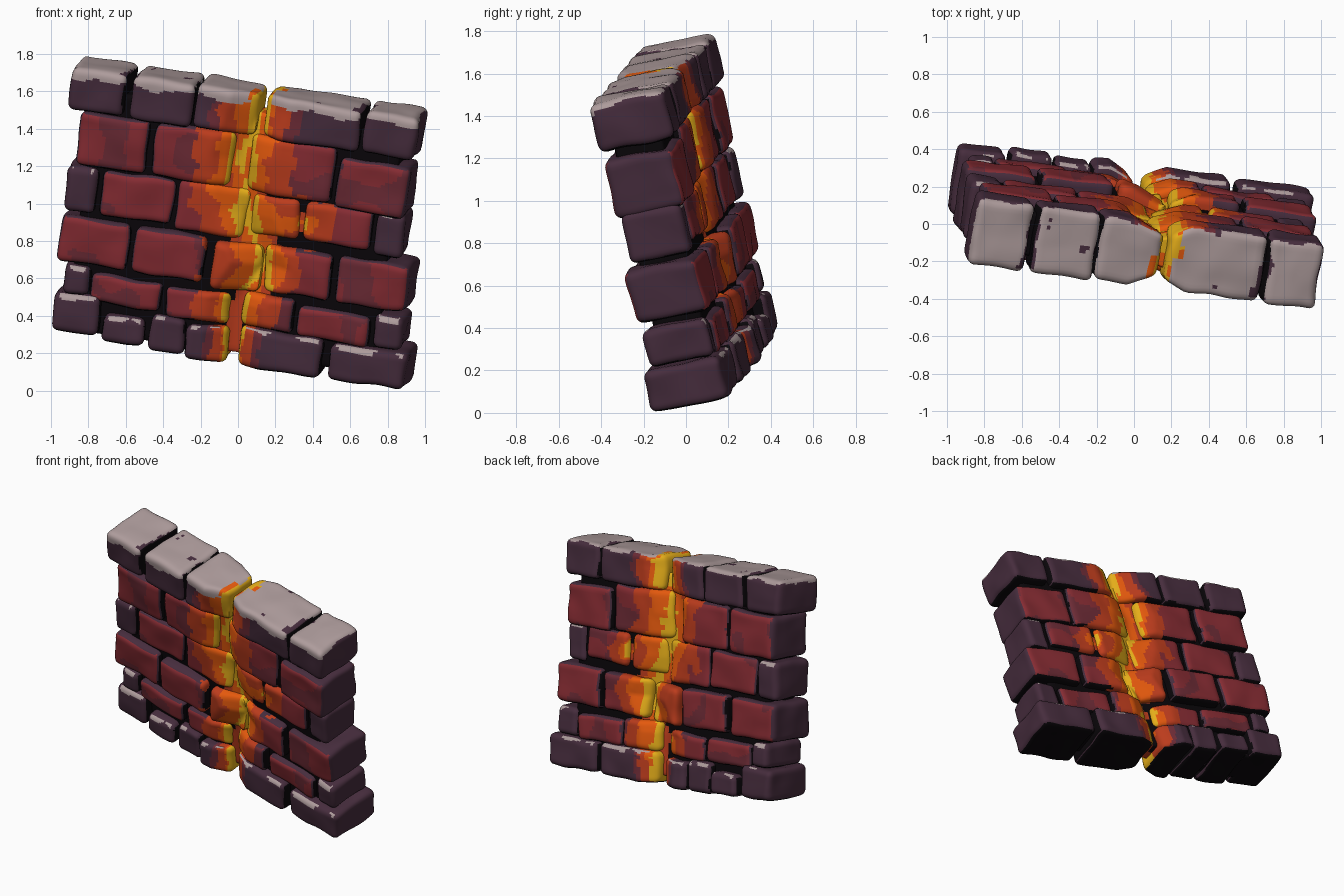
import bpy, bmesh, math, random
from mathutils import Vector, Matrix, noise

random.seed(4)
cube = bpy.data.objects.get("Cube")
if cube:
    bpy.data.objects.remove(cube, do_unlink=True)

# Flat colours
PALETTE = {
    "ash_grey": (0.42, 0.33, 0.33),
    "dark_purple": (0.062, 0.026, 0.047),
    "brick_red": (0.24, 0.025, 0.033),
    "dull_red": (0.15, 0.024, 0.036),
    "ember_red": (0.50, 0.045, 0.012),
    "lava_orange": (0.78, 0.10, 0.004),
    "lava_yellow": (0.78, 0.42, 0.01),
    "mortar_black": (0.003, 0.002, 0.003),
}
MATERIALS = []
for name, rgb in PALETTE.items():
    mat = bpy.data.materials.new(name)
    mat.use_nodes = True
    mat.diffuse_color = (*rgb, 1)
    bsdf = mat.node_tree.nodes["Principled BSDF"]
    bsdf.inputs["Base Color"].default_value = (*rgb, 1)
    bsdf.inputs["Roughness"].default_value = 0.9
    MATERIALS.append(mat)
ASH, PURPLE, RED, DULL, EMBER, ORANGE, YELLOW, BLACK = range(8)

# Leaning wall frame: along the courses, through the wall, up the wall
along = Vector((1, -0.135, -0.15)).normalized()
up = Vector((0.12, -0.22, 1)).normalized()
through = up.cross(along).normalized()
FRAME = Matrix((along, through, up)).transposed().to_4x4()
FRAME.translation = (0, -0.005, 0.89)

# Glowing crack path: (height, position along wall)
CRACK = [(-0.75, 0.07), (-0.4, 0.06), (-0.17, 0.17), (0.09, 0.05),
         (0.38, -0.01), (0.68, 0.06), (0.9, 0.07)]


def crack_at(h):
    for (h0, a0), (h1, a1) in zip(CRACK, CRACK[1:]):
        if h <= h1:
            return a0 + (a1 - a0) * max(0, (h - h0) / (h1 - h0))
    return CRACK[-1][1]


def heat_distance(p):
    shift = 0.04 if p.y > 0 else 0
    d = abs(p.x - crack_at(p.z) - shift)
    spot = math.hypot(p.x - 0.36, p.z - 0.09)
    return min(d, 0.06 + 1.3 * spot)


def rounded_box(lo, hi, radius, cuts, rough):
    """Grid box with rounded edges, a little tilt and worn surfaces."""
    bm = bmesh.new()
    bmesh.ops.create_cube(bm, size=2)
    bmesh.ops.subdivide_edges(bm, edges=bm.edges[:], cuts=cuts, use_grid_fill=True)
    centre, half = (lo + hi) / 2, (hi - lo) / 2
    seed = Vector([random.uniform(-9, 9) for _ in range(3)])
    tilt = Matrix.Rotation(random.uniform(-1, 1) * rough, 3, 'Y')
    tilt = tilt @ Matrix.Rotation(random.uniform(-1, 1) * rough, 3, 'Z')
    for v in bm.verts:
        p = Vector([c * s for c, s in zip(v.co, half)])
        q = Vector([max(-s + radius, min(s - radius, c)) for c, s in zip(p, half)])
        if (p - q).length > 0:
            p = q + (p - q).normalized() * radius
        p = tilt @ p + centre
        p += noise.noise_vector(p * 6 + seed) * rough * 0.6
        # Bricks are melted away beside the crack
        melt = max(0, 1 - abs(p.x - crack_at(p.z)) / 0.16)
        p.y *= 1 - 0.4 * melt
        v.co = p
    return bm


def finish(bm, name, pick):
    bmesh.ops.recalc_face_normals(bm, faces=bm.faces[:])
    bm.normal_update()
    for f in bm.faces:
        f.material_index = pick(f.calc_center_median(), f.normal)
    mesh = bpy.data.meshes.new(name)
    bm.to_mesh(mesh)
    bm.free()
    for mat in MATERIALS:
        mesh.materials.append(mat)
    obj = bpy.data.objects.new(name, mesh)
    bpy.context.collection.objects.link(obj)
    obj.matrix_world = FRAME
    obj.select_set(True)
    bpy.context.view_layer.objects.active = obj


# Spread of the heat in each course, larger is cooler
COOLING = [2.0, 1.0, 0.9, 0.8, 0.85, 1.3]


def brick_colour(row, dark, left_end, right_end, top):
    def pick(p, n):
        wobble = noise.noise(p * 7) * 0.07 + noise.noise(p * 19) * 0.02
        if row == 0 and n.z < -0.75:
            return BLACK
        # Ash lies on the coping and on ledges of the dark bricks
        if row == 5:
            drop = 0.055 if n.y < -0.4 else 0.018
            if p.z > top - drop + wobble * 0.4 and heat_distance(p) > 0.06:
                return ASH
        elif dark and p.z > top - 0.025 + wobble and 0.25 < n.z < 0.92 and abs(n.x) < 0.3:
            return ASH
        # Heat spreads out from the crack, brightest on its melted flanks
        d = heat_distance(p) * COOLING[row] + wobble
        if d < 0.03 or (d < 0.1 and abs(n.x) > 0.45):
            return YELLOW
        if d < 0.125:
            return ORANGE
        if d < 0.235:
            return EMBER
        # Hidden joints stay black, outer ends are purple
        if n.z < -0.75 or (n.x < -0.85 and not left_end) or (n.x > 0.85 and not right_end):
            return BLACK
        if dark:
            return DULL if d < 0.3 else PURPLE
        if n.z > 0.75 or abs(n.x) > 0.6:
            return PURPLE
        return DULL if noise.noise(p * 5 + Vector((3, 1, 7))) > 0.25 else RED
    return pick


# Courses from the bottom: height range, half depth, brick spans
COURSES = [
    (-0.73, -0.5, 0.19, [(-1, -.75), (-.72, -.5), (-.48, -.29), (-.28, -.06),
                         (0, .45), (.49, .9)]),
    (-0.51, -0.34, 0.165, [(-.94, -.8), (-.79, -.41), (-.39, -.05), (.02, .3),
                           (.32, .7), (.72, .88)]),
    (-0.31, -0.055, 0.185, [(-.96, -.59), (-.56, -.18), (-.14, .12), (.14, .5), (.53, .91)]),
    (-0.035, 0.215, 0.15, [(-.93, -.76), (-.74, -.35), (-.34, .04), (.06, .32),
                           (.35, .71), (.73, .88)]),
    (0.225, 0.515, 0.165, [(-.86, -.49), (-.46, -.04), (.05, .51), (.53, .91)]),
    (0.52, 0.755, 0.175, [(-.9, -.6), (-.57, -.24), (-.23, .1), (.14, .65), (.67, .95)]),
]
# Height changes (bottom, top) for uneven bricks, by course and place
UNEVEN = {(0, 0): (.04, .02), (0, 1): (.03, -.06), (0, 2): (.01, -.02), (0, 3): (0, -.04),
          (0, 4): (0, -.02), (0, 5): (0, -.03), (1, 0): (.03, .02), (1, 1): (0, -.01),
          (1, 2): (-.02, -.02), (1, 3): (-.01, .01), (1, 4): (-.02, -.02), (1, 5): (-.02, 0),
          (2, 2): (-.02, -.02), (3, 2): (-.02, .01), (3, 3): (.02, 0), (3, 4): (.03, 0),
          (4, 2): (-.01, .01), (4, 3): (-.03, -.04)}

for row, (bottom, top, depth, spans) in enumerate(COURSES):
    slide = 0.027 - up.x * (bottom + top) / 2
    for i, (x0, x1) in enumerate(spans):
        low, high = UNEVEN.get((row, i), (0, 0))
        left_end, right_end = i == 0, i == len(spans) - 1
        dark = row in (0, 5) or (row in (1, 3) and (left_end or right_end))
        d = depth + random.uniform(-0.01, 0.01)
        lo = Vector(((x0 + slide) / along.x, -d, bottom + low))
        hi = Vector(((x1 + slide) / along.x, d, top + high))
        bm = rounded_box(lo, hi, 0.037, 17, 0.02)
        finish(bm, f"course_{row + 1}_brick_{i + 1}",
               brick_colour(row, dark, left_end, right_end, top + high))


# Recessed mortar, molten along the crack and cold near the ground
def mortar_colour(p, n):
    d = heat_distance(p) + noise.noise(p * 8) * 0.03
    if p.z < -0.33:
        d += 0.1
    for limit, colour in ((0.02, YELLOW), (0.08, ORANGE), (0.14, EMBER)):
        if d < limit:
            return colour
    return BLACK


core = rounded_box(Vector((-0.84, -0.12, -0.68)), Vector((0.84, 0.12, 0.64)), 0.02, 60, 0.004)
finish(core, "mortar_core", mortar_colour)

bpy.ops.object.shade_smooth_by_angle(angle=math.radians(35))
